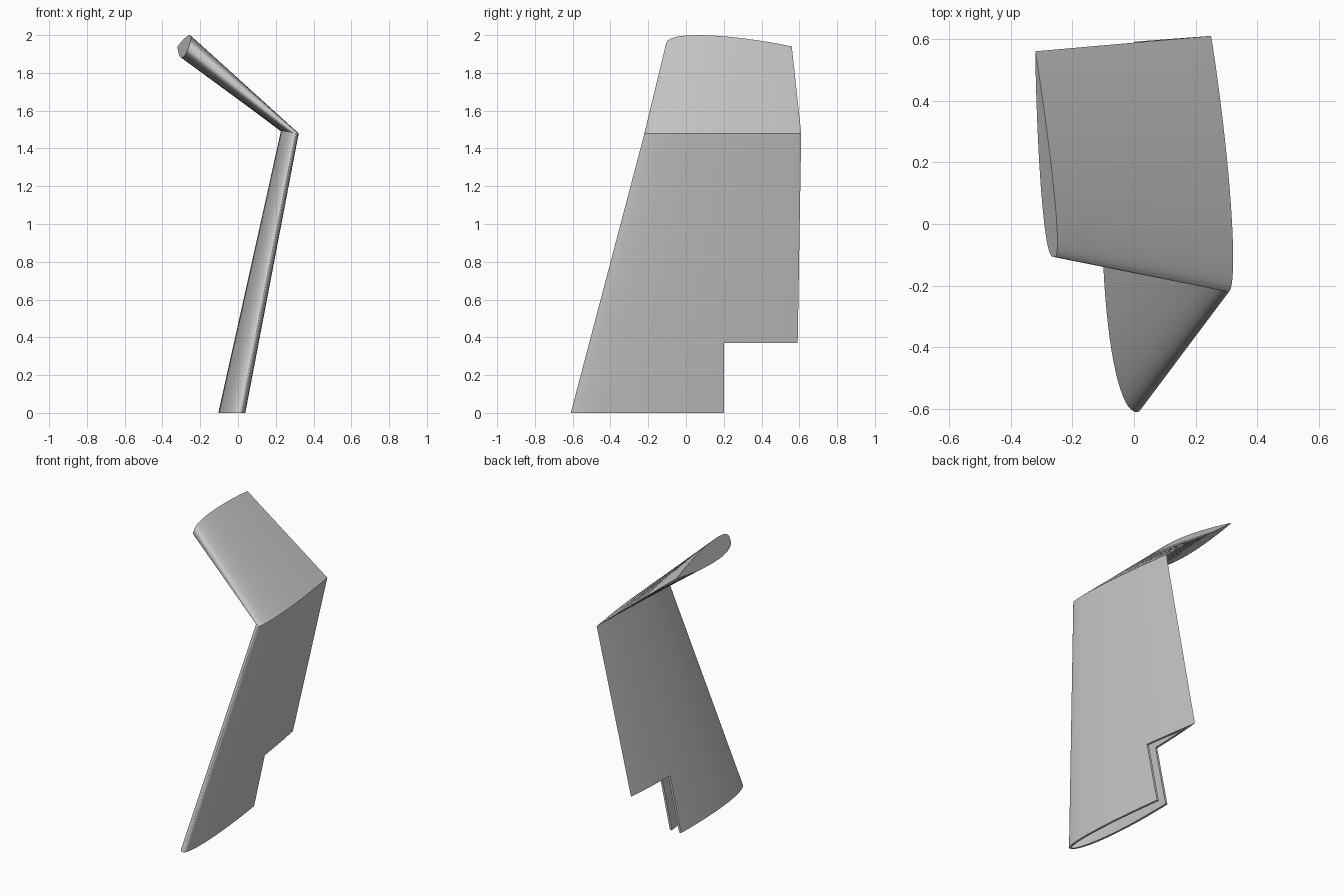
import bpy, bmesh, math
from mathutils import Vector

if "Cube" in bpy.data.objects:
    bpy.data.objects.remove(bpy.data.objects["Cube"])

N1, N2, WALL = 22, 10, 0.015   # samples ahead of / behind the notch line, shell thickness

# Sections: leading edge, trailing edge, inner bulge, outer bulge, nose exponent, notch fraction
BASE = (Vector((0.01, -0.61, 0)), Vector((-0.08, 0.585, 0)),
        Vector((-0.075, 0, 0)), Vector((0.048, 0, 0)), 0.45, 0.678)
FOLD = (Vector((0.305, -0.22, 1.48)), Vector((0.25, 0.61, 1.48)),
        Vector((-0.055, 0, 0.013)), Vector((0.028, 0, 0.0)), 0.45, 0.646)
TIP = (Vector((-0.26, -0.107, 1.94)), Vector((-0.32, 0.56, 1.94)),
       Vector((-0.022, 0, -0.06)), Vector((0.02, 0, 0.06)), 0.33, 0.646)


def mix(a, b, f):
    return tuple(p + (q - p) * f for p, q in zip(a, b))


NOTCH = mix(BASE, FOLD, 0.25)[:5] + (0.646,)


def side(bm, section, bulge, inset, count):
    """One row of vertices along one side of an airfoil section."""
    le, te, a, cut = section[0], section[1], section[4], section[5]
    b = 0.95
    peak = (a / (a + b)) ** a * (b / (a + b)) ** b
    row = []
    for i in range(count + 1):
        if i <= N1:
            t = cut * (1 - math.cos(math.pi / 2 * i / N1))
        else:
            t = cut + (1 - cut) * (i - N1) / N2
        h = t ** a * max(1 - t, 0) ** b / peak
        d = bulge * h
        length = d.length
        if inset and length > 0:
            d = d * (max(length - inset, 0) / length)
        row.append(bm.verts.new(le.lerp(te, t) + d))
    return row


def skin(bm, r0, r1, start=0):
    for i in range(start, min(len(r0), len(r1)) - 1):
        bm.faces.new((r0[i], r0[i + 1], r1[i + 1], r1[i]))


def make(name, bm, mat):
    bmesh.ops.remove_doubles(bm, verts=bm.verts, dist=1e-5)
    bmesh.ops.dissolve_degenerate(bm, edges=bm.edges, dist=1e-5)
    bmesh.ops.recalc_face_normals(bm, faces=bm.faces)
    me = bpy.data.meshes.new(name)
    bm.to_mesh(me)
    bm.free()
    me.materials.append(mat)
    ob = bpy.data.objects.new(name, me)
    bpy.context.collection.objects.link(ob)
    bpy.ops.object.select_all(action='DESELECT')
    ob.select_set(True)
    bpy.context.view_layer.objects.active = ob
    bpy.ops.object.shade_smooth_by_angle(angle=math.radians(35))


grey = bpy.data.materials.new("light_grey")
grey.diffuse_color = (0.6, 0.6, 0.6, 1)
grey.use_nodes = True
grey.node_tree.nodes["Principled BSDF"].inputs["Base Color"].default_value = grey.diffuse_color
FULL = N1 + N2

# Upright blade: hollow shell, open underneath, notched at the lower rear corner
bm = bmesh.new()
for k in (2, 3):
    shells = []
    for inset in (0, WALL):
        base = side(bm, BASE, BASE[k], inset, N1)
        notch = side(bm, NOTCH, NOTCH[k], inset, FULL)
        fold = side(bm, FOLD, FOLD[k], inset, FULL)
        skin(bm, base, notch)
        skin(bm, notch, fold)
        shells.append((base, notch))
    (ob_, on), (ib, inn) = shells
    skin(bm, ob_, ib)                                     # bottom rim
    skin(bm, on, inn, N1)                                 # notch ceiling rim
    bm.faces.new((ob_[N1], ib[N1], inn[N1], on[N1]))      # notch front rim
make("upright_blade", bm, grey)

# Folded upper blade with a flat tip cap
bm = bmesh.new()
tips = []
for k in (2, 3):
    fold = side(bm, FOLD, FOLD[k], 0, FULL)
    tip = side(bm, TIP, TIP[k], 0, FULL)
    skin(bm, fold, tip)
    tips.append(tip)
skin(bm, tips[0], tips[1])
make("folded_tip_blade", bm, grey)
